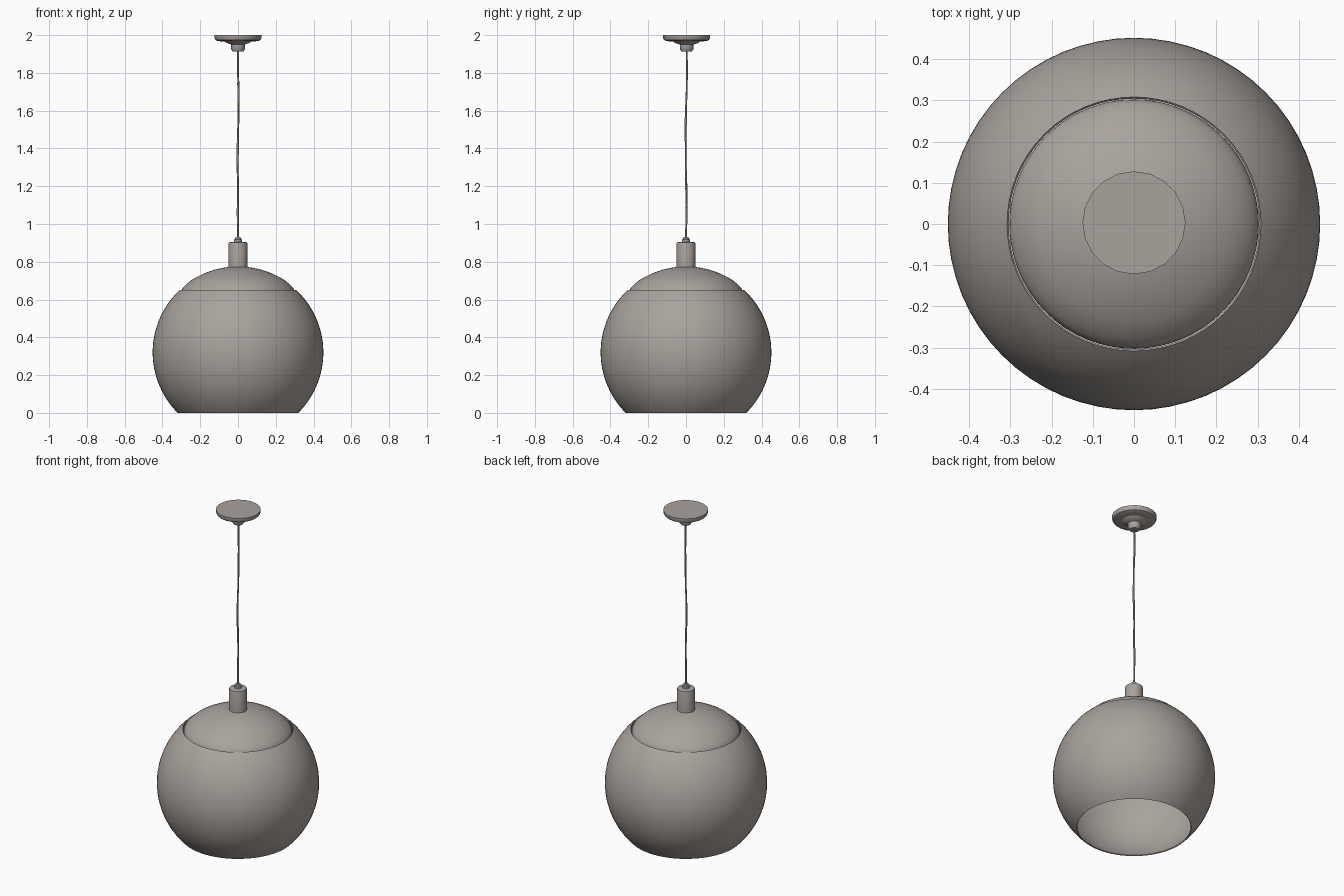
import bpy, bmesh, math
from mathutils import Vector

cube = bpy.data.objects.get("Cube")
if cube:
    bpy.data.objects.remove(cube)


def make_material(name, colour):
    m = bpy.data.materials.new(name)
    m.use_nodes = True
    m.diffuse_color = colour
    m.node_tree.nodes["Principled BSDF"].inputs["Base Color"].default_value = colour
    return m


metal = make_material("warm grey metal", (0.40, 0.365, 0.335, 1))


def smooth(obj, angle=35):
    bpy.ops.object.select_all(action='DESELECT')
    obj.select_set(True)
    bpy.context.view_layer.objects.active = obj
    bpy.ops.object.shade_smooth_by_angle(angle=math.radians(angle))


def lathe(name, profile, sides, centre=(0, 0)):
    """Spin (radius, height) points, listed top to bottom, around z."""
    bm = bmesh.new()
    verts = [bm.verts.new((r, 0, z)) for r, z in profile]
    edges = [bm.edges.new(p) for p in zip(verts, verts[1:])]
    bmesh.ops.spin(bm, geom=verts + edges, cent=(0, 0, 0), axis=(0, 0, 1),
                   angle=math.tau, steps=sides, use_duplicate=False)
    bmesh.ops.remove_doubles(bm, verts=bm.verts, dist=0.0002)
    bmesh.ops.recalc_face_normals(bm, faces=bm.faces)
    mesh = bpy.data.meshes.new(name)
    bm.to_mesh(mesh)
    bm.free()
    mesh.materials.append(metal)
    obj = bpy.data.objects.new(name, mesh)
    obj.location = (*centre, 0)
    bpy.context.collection.objects.link(obj)
    smooth(obj)
    return obj


def arc(radius, mid, start, end, steps):
    """Points of a circle around (0, mid); angles are measured from the top."""
    out = []
    for i in range(steps + 1):
        a = math.radians(start + (end - start) * i / steps)
        out.append((radius * math.sin(a), mid + radius * math.cos(a)))
    return out


# Globe shade: thin open shell with a hole at top and bottom
R, MID, WALL = 0.452, 0.32, 0.006
outer = arc(R, MID, 43, 135, 30)
inner = arc(R - WALL, MID, 135, 43, 30)
lathe("globe_shade", outer + inner + outer[:1], 64)

# Domed cap tucked into the upper opening, with a rolled edge
cap = arc(0.455, MID, 0, 34, 12) + [(0.277, 0.677), (0.293, 0.660), (0.301, 0.645), (0.303, 0.63)]
under = [(max(r - 0.004, 0), z - 0.006) for r, z in reversed(cap)]
lathe("shade_cap", cap + under, 64)

# Lamp neck with softened top edge
lathe("neck", [(0, 0.905), (0.043, 0.905), (0.048, 0.902), (0.05, 0.895),
               (0.05, 0.765), (0, 0.765)], 32)

# Cord grip above the neck
lathe("cord_grip", [(0, 0.93), (0.014, 0.93), (0.016, 0.92), (0.021, 0.918),
                    (0.021, 0.905), (0, 0.905)], 16)

# Ceiling canopy with stepped underside and cord outlet
lathe("ceiling_canopy", [(0, 2.0), (0.125, 2.0), (0.125, 1.985), (0.119, 1.974),
                         (0.105, 1.968), (0.07, 1.966), (0.06, 1.958),
                         (0.036, 1.95), (0.036, 1.925), (0.027, 1.912), (0, 1.912)],
      20, (0, 0.003))


# Slightly crooked hanging cord and a finer wire beside it
def cord(name, points, radius):
    curve = bpy.data.curves.new(name, 'CURVE')
    curve.dimensions = '3D'
    curve.bevel_depth = radius
    curve.bevel_resolution = 1
    curve.resolution_u = 6
    curve.use_fill_caps = True
    curve.materials.append(metal)
    spline = curve.splines.new('BEZIER')
    spline.bezier_points.add(len(points) - 1)
    for bp, p in zip(spline.bezier_points, points):
        bp.co = Vector(p)
        bp.handle_left_type = bp.handle_right_type = 'AUTO'
    obj = bpy.data.objects.new(name, curve)
    bpy.context.collection.objects.link(obj)
    return obj


path = [(0, 0.003, 1.92), (0, 0.004, 1.82), (0.003, 0.003, 1.7), (0.002, 0, 1.55),
        (-0.003, -0.002, 1.35), (0, 0, 1.2), (0, 0.003, 1.05), (0, 0, 0.92)]
cord("hanging_cord", path, 0.005)
wire = [(x + 0.004 * math.cos(i * 1.6), y + 0.004 * math.sin(i * 1.6), z)
        for i, (x, y, z) in enumerate(path)]
cord("fine_wire", wire, 0.003)
